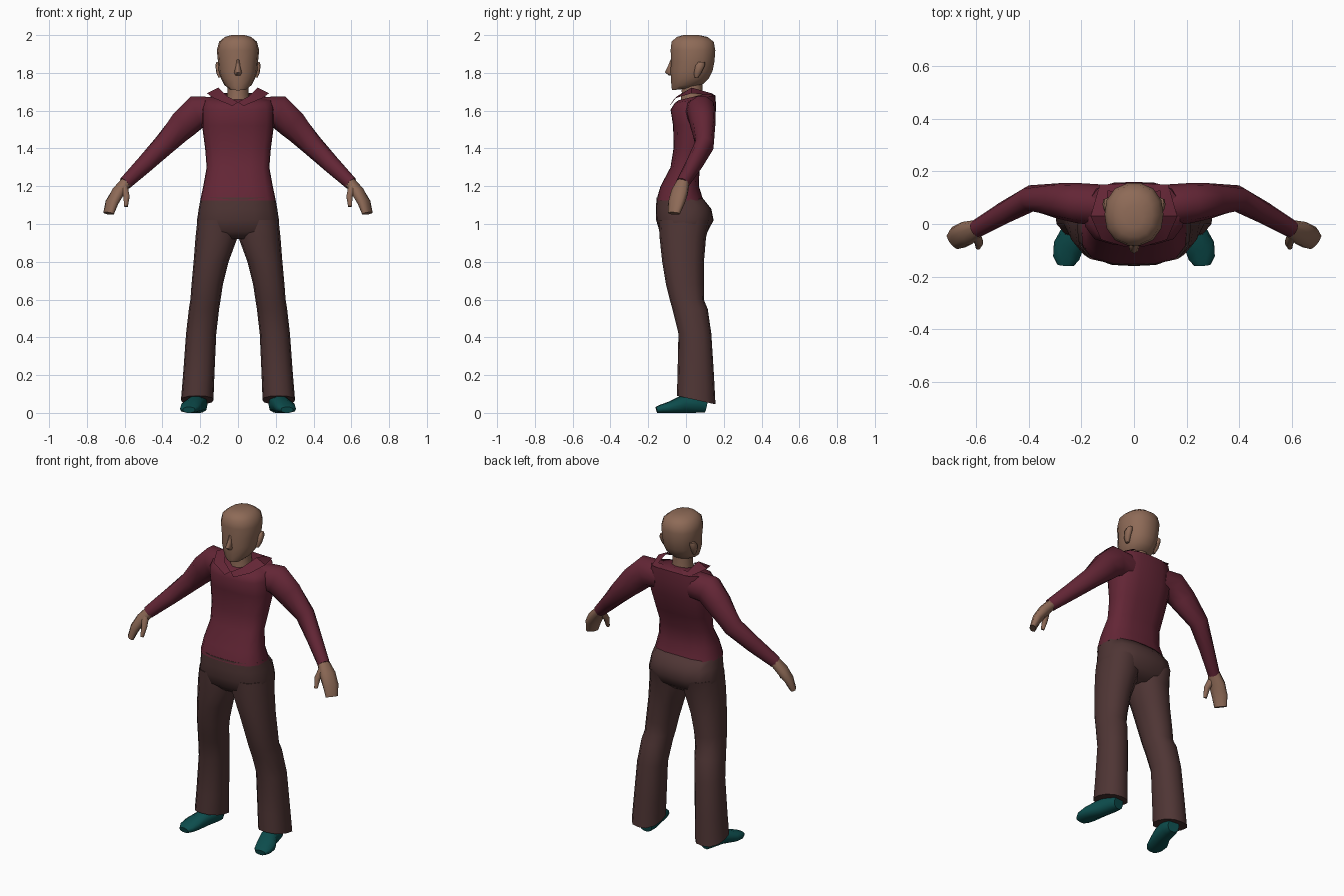
import bpy, bmesh, math
from mathutils import Vector


def material(name, rgb):
    m = bpy.data.materials.new(name)
    m.diffuse_color = (*rgb, 1)
    return m


SKIN = material("skin brown", (0.27, 0.145, 0.095))
SHIRT = material("wine red", (0.125, 0.019, 0.036))
PANTS = material("dark brown", (0.078, 0.036, 0.035))
SHOE = material("dark teal", (0.004, 0.075, 0.075))


def finish(name, bm, mat, mirror, angle=55):
    bmesh.ops.recalc_face_normals(bm, faces=bm.faces[:])
    me = bpy.data.meshes.new(name)
    bm.to_mesh(me)
    bm.free()
    me.materials.append(mat)
    me.shade_smooth()
    me.set_sharp_from_angle(angle=math.radians(angle))
    ob = bpy.data.objects.new(name, me)
    bpy.context.collection.objects.link(ob)
    if mirror:
        mod = ob.modifiers.new("mirror", 'MIRROR')
        mod.use_mirror_merge = False
    return ob


def section(a, b, power, n):
    """Rounded-box outline with half sizes a and b."""
    pts = []
    for i in range(n):
        t = 2 * math.pi * i / n
        c, s = math.cos(t), math.sin(t)
        k = (abs(c) ** power + abs(s) ** power) ** (-1 / power)
        pts.append((a * c * k, b * s * k))
    return pts


def skin_rings(name, rings, mat, mirror):
    bm = bmesh.new()
    loops = [[bm.verts.new(p) for p in r] for r in rings]
    n = len(loops[0])
    for lo, hi in zip(loops, loops[1:]):
        for i in range(n):
            j = (i + 1) % n
            bm.faces.new((lo[i], lo[j], hi[j], hi[i]))
    bm.faces.new(loops[0])
    bm.faces.new(loops[-1])
    return finish(name, bm, mat, mirror)


def stack(name, levels, mat, mirror=False, power=2.5, n=12):
    """Level rings: z, left x, right x, front y, back y, tilt (back minus front height)."""
    rings = []
    for z, x0, x1, y0, y1, tilt in levels:
        cx, cy, b = (x0 + x1) / 2, (y0 + y1) / 2, (y1 - y0) / 2
        rings.append([(cx + p, cy + q, z + tilt * q / (2 * b))
                      for p, q in section((x1 - x0) / 2, b, power, n)])
    return skin_rings(name, rings, mat, mirror)


def limb(name, stations, mat, power=2.2, n=10):
    """Rings square to a path: x, y, z, half width sideways, half width upwards."""
    pts = [Vector(s[:3]) for s in stations]
    rings = []
    for i, s in enumerate(stations):
        d = (pts[min(i + 1, len(pts) - 1)] - pts[max(i - 1, 0)]).normalized()
        u = Vector((0, 0, 1)).cross(d).normalized()
        v = d.cross(u)
        ring = [pts[i] + u * p + v * q for p, q in section(s[3], s[4], power, n)]
        for p in ring:
            p.z = max(p.z, 0)
        rings.append(ring)
    return skin_rings(name, rings, mat, True)


def centred(rows):
    return [(z, -w, w, y0, y1, t) for z, w, y0, y1, t in rows]


# Shirt body
stack("shirt_body", centred([
    (1.125, 0.200, -0.157, 0.092, 0),
    (1.20, 0.184, -0.135, 0.068, 0),
    (1.30, 0.166, -0.082, 0.072, 0),
    (1.40, 0.174, -0.066, 0.110, 0),
    (1.52, 0.190, -0.068, 0.148, 0),
    (1.61, 0.190, -0.082, 0.160, 0.01),
    (1.66, 0.175, -0.060, 0.155, 0.04),
    (1.675, 0.090, -0.040, 0.130, 0.04)]), SHIRT, power=3, n=16)

# Sleeves
limb("sleeve", [
    (0.12, 0.070, 1.595, 0.080, 0.080),
    (0.215, 0.080, 1.595, 0.076, 0.090),
    (0.285, 0.088, 1.530, 0.068, 0.080),
    (0.390, 0.098, 1.420, 0.050, 0.059),
    (0.490, 0.045, 1.320, 0.042, 0.047),
    (0.598, -0.018, 1.215, 0.034, 0.035)], SHIRT)

# Collar: one folded strip, mirrored
bm = bmesh.new()
upper = [(0, 0.12, 1.690), (0.10, 0.125, 1.695), (0.105, 0.03, 1.722),
         (0.06, -0.045, 1.678), (0, -0.070, 1.645)]
lower = [(0, 0.155, 1.672), (0.13, 0.150, 1.680), (0.165, 0.03, 1.692),
         (0.125, -0.060, 1.665), (0.03, -0.088, 1.625)]
top = [bm.verts.new(p) for p in upper]
low = [bm.verts.new(p) for p in lower]
for i in range(4):
    bm.faces.new((top[i], top[i + 1], low[i + 1], low[i]))
finish("collar", bm, SHIRT, True, 30)

# Trousers: hips and flared legs
stack("trouser_hips", centred([
    (0.92, 0.170, -0.100, 0.070, 0),
    (0.96, 0.213, -0.140, 0.115, 0),
    (1.02, 0.217, -0.158, 0.146, 0),
    (1.08, 0.208, -0.160, 0.134, 0),
    (1.14, 0.197, -0.155, 0.086, 0)]), PANTS, power=2.8, n=16)
stack("trouser_leg", [
    (1.02, 0.010, 0.215, -0.145, 0.130, 0),
    (0.93, 0.002, 0.225, -0.140, 0.106, 0),
    (0.80, 0.050, 0.235, -0.126, 0.095, 0),
    (0.68, 0.080, 0.246, -0.106, 0.094, 0),
    (0.60, 0.092, 0.252, -0.086, 0.094, 0),
    (0.55, 0.100, 0.260, -0.072, 0.115, 0),
    (0.42, 0.115, 0.275, -0.040, 0.134, 0),
    (0.20, 0.125, 0.291, -0.045, 0.148, 0),
    (0.068, 0.130, 0.302, -0.048, 0.156, -0.045)], PANTS, mirror=True)

# Shoes, turned slightly outwards
limb("shoe", [
    (0.200, 0.105, 0.035, 0.035, 0.035),
    (0.207, 0.060, 0.045, 0.046, 0.045),
    (0.225, -0.020, 0.045, 0.047, 0.046),
    (0.250, -0.085, 0.029, 0.057, 0.030),
    (0.258, -0.130, 0.022, 0.050, 0.022),
    (0.260, -0.156, 0.016, 0.032, 0.016)], SHOE, power=2.8)

# Head and neck
stack("head", centred([
    (1.714, 0.045, -0.074, 0.030, 0.012),
    (1.735, 0.072, -0.079, 0.090, 0.010),
    (1.77, 0.090, -0.080, 0.122, 0),
    (1.81, 0.102, -0.084, 0.142, 0),
    (1.86, 0.106, -0.080, 0.152, 0),
    (1.92, 0.112, -0.083, 0.157, 0),
    (1.965, 0.100, -0.078, 0.148, 0),
    (1.99, 0.070, -0.050, 0.115, 0),
    (2.00, 0.035, -0.015, 0.070, 0)]), SKIN, power=2.3, n=14)
stack("neck", centred([
    (1.64, 0.064, -0.035, 0.095, 0.02),
    (1.70, 0.056, -0.025, 0.090, 0.01),
    (1.77, 0.056, -0.030, 0.090, 0)]), SKIN, power=2, n=10)

# Nose wedge
stack("nose", centred([
    (1.785, 0.014, -0.088, -0.06, 0),
    (1.803, 0.020, -0.112, -0.06, 0),
    (1.835, 0.012, -0.096, -0.06, 0),
    (1.872, 0.009, -0.081, -0.06, 0)]), SKIN, power=2, n=8)

# Ears
stack("ear", [
    (1.775, 0.085, 0.104, 0.045, 0.065, 0),
    (1.80, 0.085, 0.115, 0.042, 0.082, 0),
    (1.84, 0.085, 0.120, 0.050, 0.100, 0),
    (1.858, 0.085, 0.114, 0.065, 0.100, 0)], SKIN, mirror=True, n=8)

# Hands: mitten of fingers plus thumb
limb("hand", [
    (0.585, -0.012, 1.230, 0.030, 0.029),
    (0.635, -0.034, 1.168, 0.046, 0.031),
    (0.667, -0.050, 1.115, 0.046, 0.026),
    (0.685, -0.064, 1.056, 0.036, 0.018)], SKIN, power=2.8)
limb("thumb", [
    (0.605, -0.040, 1.195, 0.022, 0.022),
    (0.590, -0.070, 1.145, 0.017, 0.017),
    (0.593, -0.088, 1.092, 0.010, 0.010)], SKIN, n=8)
